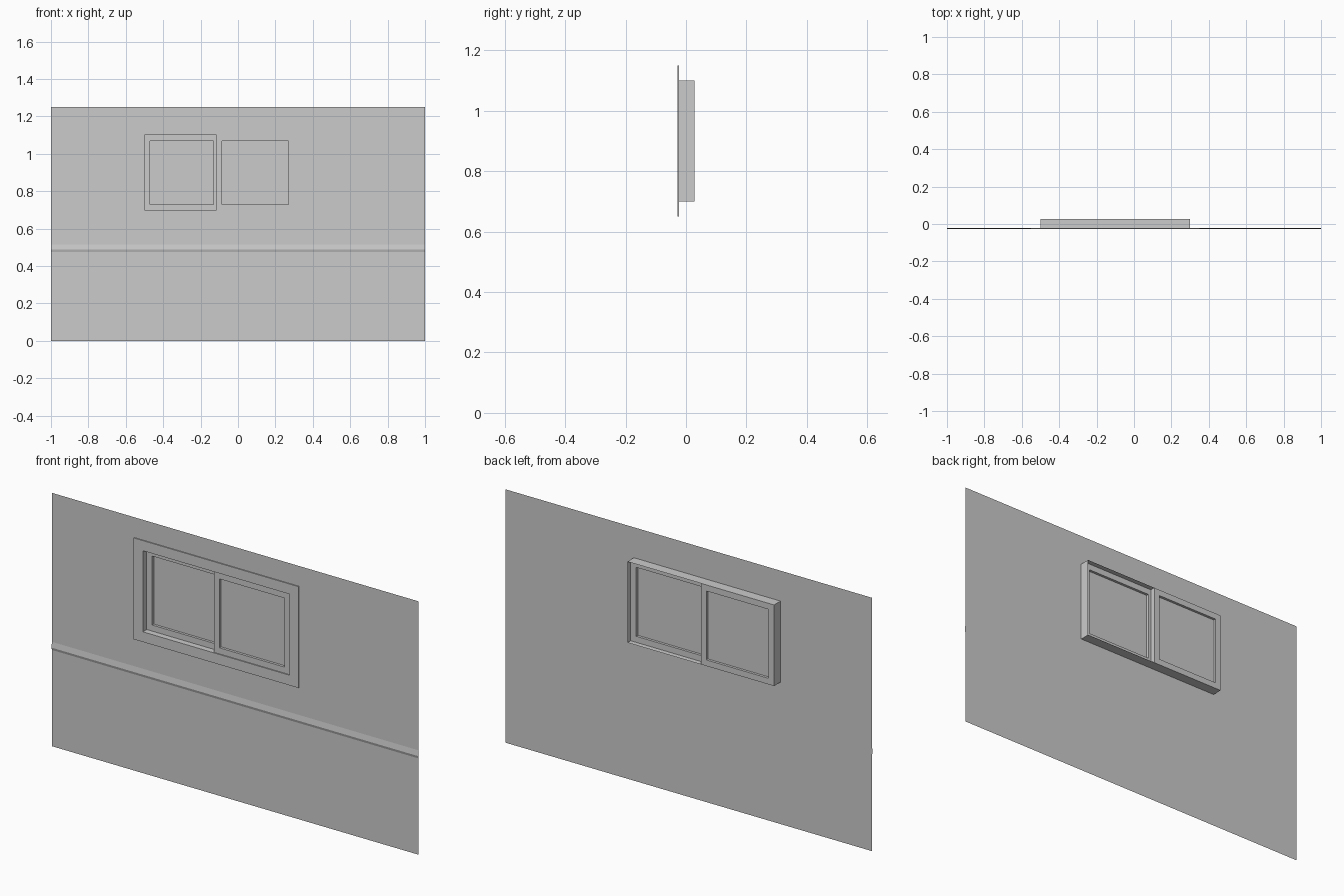
import bpy, bmesh

if "Cube" in bpy.data.objects:
    bpy.data.objects.remove(bpy.data.objects["Cube"])

FRONT, WALL, MID, BACK = -0.0275, -0.0225, 0.0025, 0.0275
OPENING = (-0.5, 0.3, 0.7, 1.1)          # x0, x1, z0, z1


def grow(r, d):
    return (r[0] - d, r[1] + d, r[2] - d, r[3] + d)


def finish(name, bm, recalc=False):
    if recalc:
        bmesh.ops.recalc_face_normals(bm, faces=bm.faces)
    mesh = bpy.data.meshes.new(name)
    bm.to_mesh(mesh)
    bm.free()
    ob = bpy.data.objects.new(name, mesh)
    bpy.context.collection.objects.link(ob)
    return ob


def loop(bm, r, y):
    x0, x1, z0, z1 = r
    return [bm.verts.new((x, y, z)) for x, z in ((x0, z0), (x1, z0), (x1, z1), (x0, z1))]


def bridge(bm, a, b):
    for i in range(4):
        j = (i + 1) % 4
        bm.faces.new((a[i], a[j], b[j], b[i]))


def sheet_ring(name, outer, inner, y):
    bm = bmesh.new()
    bridge(bm, loop(bm, outer, y), loop(bm, inner, y))
    return finish(name, bm)


def solid_ring(name, outer, inner, y0, y1):
    bm = bmesh.new()
    loops = [loop(bm, outer, y0), loop(bm, inner, y0), loop(bm, inner, y1), loop(bm, outer, y1)]
    for k in range(4):
        bridge(bm, loops[k], loops[(k + 1) % 4])
    return finish(name, bm, True)


# Wall sheet with the window opening
sheet_ring("wall", (-1, 1, 0, 1.25), OPENING, WALL)

# Flat trim round the opening
solid_ring("window_trim", grow(OPENING, 0.05), OPENING, FRONT, WALL)

# Thin casing passing through the wall
bm = bmesh.new()
bridge(bm, loop(bm, OPENING, WALL), loop(bm, OPENING, BACK))
finish("window_casing", bm)

# Two sliding sashes, one in front of the other, each with a pane
for side, x0, x1, y0, y1 in (("right", -0.115, 0.3, WALL, MID), ("left", -0.5, -0.1, MID, BACK)):
    outer = (x0, x1, OPENING[2], OPENING[3])
    inner = grow(outer, -0.03)
    solid_ring(side + "_sash", outer, inner, y0, y1)
    bm = bmesh.new()
    bm.faces.new(loop(bm, inner, (y0 + y1) / 2))
    finish(side + "_pane", bm)

# Shallow rail along the front of the wall
bm = bmesh.new()
profile = ((WALL, 0.475), (WALL - 0.004, 0.488), (WALL, 0.515))
rows = [[bm.verts.new((x, y, z)) for x in (-1, 1)] for y, z in profile]
for a, b in zip(rows, rows[1:]):
    bm.faces.new((a[0], a[1], b[1], b[0]))
finish("wall_rail", bm)
